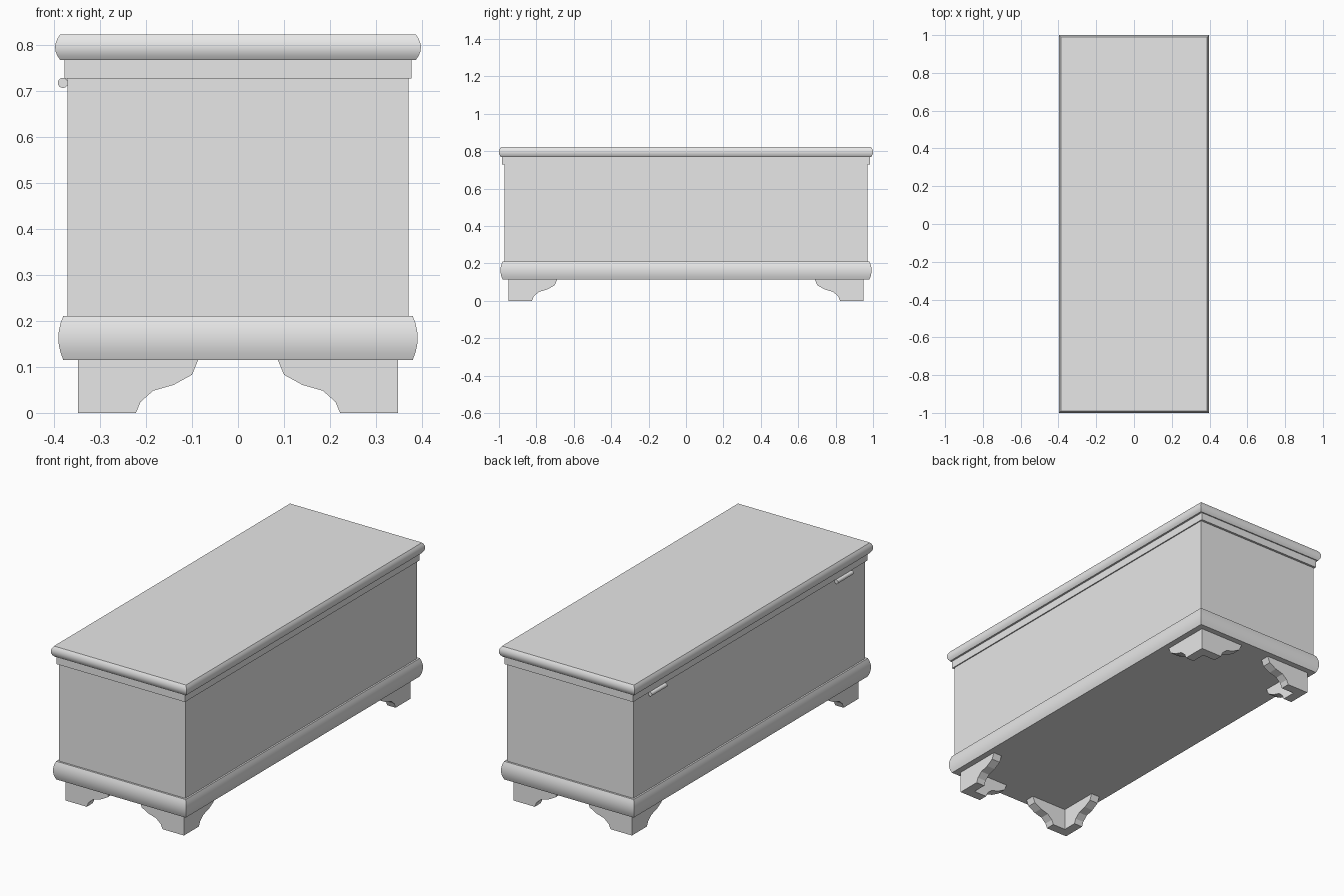
import bpy, bmesh, math
from mathutils import Matrix

cube = bpy.data.objects.get("Cube")
if cube:
    bpy.data.objects.remove(cube, do_unlink=True)

grey = bpy.data.materials.new("plain_grey")
grey.use_nodes = True
grey.diffuse_color = (0.8, 0.8, 0.8, 1)
grey.node_tree.nodes["Principled BSDF"].inputs["Base Color"].default_value = (0.8, 0.8, 0.8, 1)


def finish(name, bm, smooth=True):
    bmesh.ops.recalc_face_normals(bm, faces=bm.faces)
    mesh = bpy.data.meshes.new(name)
    bm.to_mesh(mesh)
    bm.free()
    mesh.materials.append(grey)
    obj = bpy.data.objects.new(name, mesh)
    bpy.context.collection.objects.link(obj)
    if smooth:
        bpy.ops.object.select_all(action='DESELECT')
        bpy.context.view_layer.objects.active = obj
        obj.select_set(True)
        bpy.ops.object.shade_smooth_by_angle(angle=math.radians(40))
    return obj


def tier(name, half_x, half_y, profile):
    """Rectangular slab whose edge follows (inset, height) points."""
    bm = bmesh.new()
    rings = []
    for inset, z in profile:
        x, y = half_x - inset, half_y - inset
        rings.append([bm.verts.new((sx * x, sy * y, z))
                      for sx, sy in ((-1, -1), (1, -1), (1, 1), (-1, 1))])
    for low, high in zip(rings, rings[1:]):
        for i in range(4):
            j = (i + 1) % 4
            bm.faces.new((low[i], low[j], high[j], high[i]))
    bm.faces.new(rings[0])
    bm.faces.new(rings[-1])
    return finish(name, bm, len(profile) > 2)


def rounded_edge(bottom, top, depth, steps=6):
    """Bulging edge profile from bottom to top."""
    points = []
    for i in range(steps + 1):
        t = i / steps
        points.append((depth * (2 * t - 1) ** 2, bottom + (top - bottom) * t))
    return points


# Chest, mouldings and lid
tier("base_moulding", 0.391, 0.992, rounded_edge(0.115, 0.211, 0.011))
tier("chest_body", 0.371, 0.971, [(0, 0.2), (0, 0.74)])
tier("lid_trim", 0.377, 0.983, [(0, 0.728), (0, 0.775)])
tier("lid", 0.398, 1.0, rounded_edge(0.768, 0.823, 0.011))

# Bracket feet: two scrolled boards meeting at each corner with a mitre
BRACKET = [(0, 0), (0.126, 0), (0.136, 0.024), (0.163, 0.048),
           (0.208, 0.061), (0.248, 0.083), (0.262, 0.117), (0, 0.117)]
THICK = 0.05


def bracket_foot(name, sx, sy):
    bm = bmesh.new()
    for along_x in (True, False):
        outer, inner = [], []
        for u, z in BRACKET:
            for ring, depth in ((outer, 0), (inner, THICK)):
                a = max(u, depth)
                x, y = (a, depth) if along_x else (depth, a)
                ring.append(bm.verts.new((sx * (0.348 - x), sy * (0.95 - y), z)))
        bm.faces.new(outer)
        bm.faces.new(inner)
        for i in range(len(BRACKET) - 1):      # mitre face stays open
            bm.faces.new((outer[i], outer[i + 1], inner[i + 1], inner[i]))
    bmesh.ops.remove_doubles(bm, verts=bm.verts, dist=1e-5)
    finish(name, bm, False)


for end, sy in (("front", -1), ("back", 1)):
    for side, sx in (("left", 1), ("right", -1)):
        bracket_foot(f"{end}_{side}_foot", sx, sy)

    # Hinge barrel on the right side
    bm = bmesh.new()
    bmesh.ops.create_cone(bm, cap_ends=True, segments=16, radius1=0.011,
                          radius2=0.011, depth=0.13,
                          matrix=Matrix.Translation((-0.381, sy * 0.78, 0.718))
                          @ Matrix.Rotation(math.pi / 2, 4, 'X'))
    finish(f"{end}_hinge", bm)
